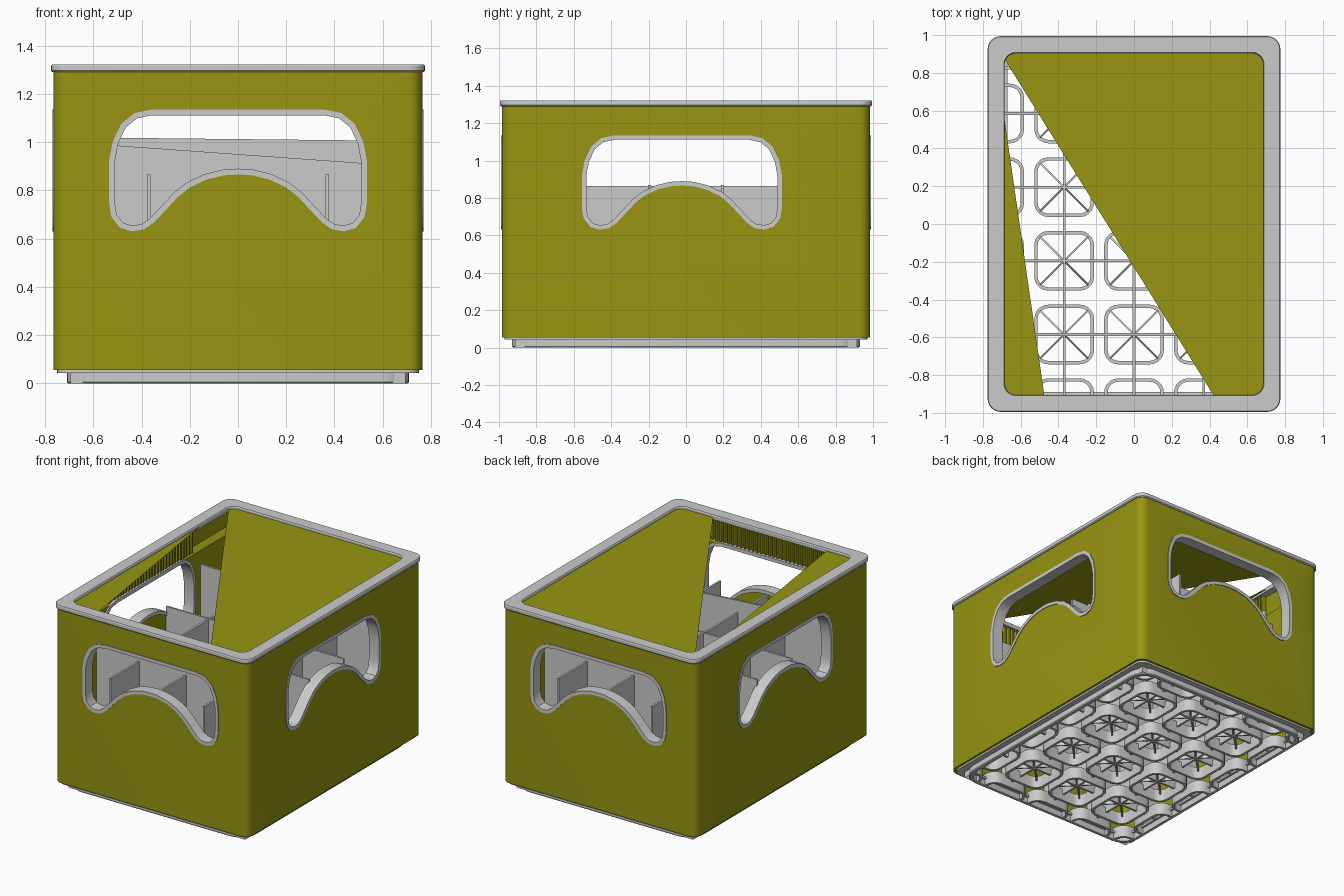
import bpy, bmesh, math
from mathutils import Vector, Matrix

if "Cube" in bpy.data.objects:
    bpy.data.objects.remove(bpy.data.objects["Cube"])

olive = bpy.data.materials.new("olive_plastic")
olive.diffuse_color = (0.31, 0.30, 0.006, 1)
olive.use_nodes = True
olive.node_tree.nodes["Principled BSDF"].inputs["Base Color"].default_value = olive.diffuse_color


def finish(name, bm, mat=None, smooth=True):
    bmesh.ops.recalc_face_normals(bm, faces=bm.faces[:])
    me = bpy.data.meshes.new(name)
    bm.to_mesh(me)
    bm.free()
    ob = bpy.data.objects.new(name, me)
    bpy.context.collection.objects.link(ob)
    if mat:
        me.materials.append(mat)
    if smooth:
        bpy.ops.object.select_all(action='DESELECT')
        ob.select_set(True)
        bpy.context.view_layer.objects.active = ob
        bpy.ops.object.shade_smooth_by_angle(angle=math.radians(30))
    return ob


def rounded(hx, hy, r, z, n=6):
    pts = []
    for q, (sx, sy) in enumerate([(1, 1), (-1, 1), (-1, -1), (1, -1)]):
        for i in range(n + 1):
            a = math.pi / 2 * (q + i / n)
            pts.append(Vector((sx * (hx - r) + r * math.cos(a), sy * (hy - r) + r * math.sin(a), z)))
    return pts


def loft(bm, loops):
    """Skin closed loops into a closed tube (the last joins the first)."""
    rows = [[bm.verts.new(p) for p in l] for l in loops]
    for a, b in zip(rows, rows[1:] + rows[:1]):
        for i in range(len(a)):
            j = (i + 1) % len(a)
            bm.faces.new((a[i], a[j], b[j], b[i]))


def frame(name, sections, mat=None):
    bm = bmesh.new()
    loft(bm, [rounded(*s) for s in sections])
    return finish(name, bm, mat)


def box(bm, lo, hi):
    lo, hi = Vector(lo), Vector(hi)
    m = Matrix.Translation((lo + hi) / 2) @ Matrix.Diagonal((*(hi - lo), 1))
    bmesh.ops.create_cube(bm, size=1, matrix=m)


def slab(bm, pts, thick):
    """Flat polygon thickened by a vector."""
    a = [bm.verts.new(Vector(p) - thick / 2) for p in pts]
    b = [bm.verts.new(Vector(p) + thick / 2) for p in pts]
    bm.faces.new(a)
    bm.faces.new(b[::-1])
    for i in range(len(a)):
        j = (i + 1) % len(a)
        bm.faces.new((a[i], b[i], b[j], a[j]))


# Handle opening outline, mirrored about its middle
half = [(.06, .862), (.13, .845), (.2, .812), (.25, .772), (.3, .718), (.35, .665), (.39, .638),
        (.44, .630), (.49, .645), (.525, .69), (.535, .75), (.535, .92), (.52, 1.0),
        (.485, 1.075), (.43, 1.12), (.36, 1.135)]
outline = [Vector((0, .866))] + [Vector(p) for p in half] + [Vector((-x, z)) for x, z in half[::-1]]


def inset(pts, d):
    out = []
    for i, p in enumerate(pts):
        e1 = (p - pts[i - 1]).normalized()
        e2 = (pts[(i + 1) % len(pts)] - p).normalized()
        n = Vector((-e1.y - e2.y, e1.x + e2.x)).normalized()
        out.append(p + n * d)
    return out


inner = inset(outline, .024)
middle = inset(outline, .01)
SHIFT = -.022   # side handles sit slightly forward


def place(pts, side, depth):
    if side in ('front', 'back'):
        s = -1 if side == 'front' else 1
        return [Vector((p.x, s * depth, p.y)) for p in pts]
    s = -1 if side == 'left' else 1
    return [Vector((s * depth, p.x + SHIFT, p.y)) for p in pts]


# Outer walls
walls = frame("crate_walls", [
    (.765, .985, .06, .055), (.765, .985, .06, 1.295), (.735, .955, .04, 1.295),
    (.735, .955, .04, 1.15), (.70, .92, .03, 1.12), (.70, .92, .03, .055)], olive)

# Handle cut-outs
for ax, side, other in (('y', 'front', 'back'), ('x', 'left', 'right')):
    bm = bmesh.new()
    a = [bm.verts.new(p) for p in place(middle, side, 1.3)]
    b = [bm.verts.new(p) for p in place(middle, other, 1.3)]
    bm.faces.new(a)
    bm.faces.new(b[::-1])
    for i in range(len(a)):
        j = (i + 1) % len(a)
        bm.faces.new((a[i], b[i], b[j], a[j]))
    cutter = finish("handle_cutter_" + ax, bm, None, False)
    cutter.hide_render = True
    mod = walls.modifiers.new("handle", 'BOOLEAN')
    mod.operation, mod.solver, mod.object = 'DIFFERENCE', 'EXACT', cutter
    bpy.context.view_layer.objects.active = walls
    bpy.ops.object.modifier_apply(modifier=mod.name)
    bpy.data.objects.remove(cutter)

# Grey handle surrounds
for side, d in (('front', .99), ('back', .99), ('left', .77), ('right', .77)):
    bm = bmesh.new()
    loft(bm, [place(outline, side, d), place(inner, side, d),
              place(inner, side, d - .08), place(outline, side, d - .08)])
    finish(side + "_handle_surround", bm)

# Top rim, flange and foot skirt
frame("top_rim", [(.769, .989, .064, 1.29), (.775, .995, .07, 1.296), (.775, .995, .07, 1.316),
                  (.771, .991, .066, 1.322), (.689, .909, .064, 1.322), (.685, .905, .06, 1.316),
                  (.685, .905, .06, 1.29)])
frame("bottom_flange", [(.75, .97, .06, .042), (.75, .97, .06, .057), (.67, .89, .05, .057), (.67, .89, .05, .042)])
frame("foot_skirt", [(.705, .925, .12, 0), (.71, .93, .12, .006), (.71, .93, .12, .055),
                     (.685, .905, .10, .055), (.685, .905, .10, 0)])

# Grip ribs above the handles
bm = bmesh.new()
for i in range(32):
    t = -.5 + i / 31
    for s in (-1, 1):
        y0, y1 = sorted((s * .957, s * .915))
        box(bm, (t - .006, y0, 1.14), (t + .006, y1, 1.292))
        x0, x1 = sorted((s * .737, s * .695))
        box(bm, (x0, t - .006 + SHIFT, 1.14), (x1, t + .006 + SHIFT, 1.292))
finish("grip_ribs", bm, olive, False)

# Flat cover sheets under the rim
bm = bmesh.new()
Z = 1.305
corner = rounded(.685, .905, .06, Z)
main = corner[21:] + corner[:11] + [Vector((-.69, .88, Z)), Vector((.42, -.905, Z))]
bm.faces.new([bm.verts.new(p) for p in main])
sliver = corner[14:21] + [Vector((-.475, -.905, Z)), Vector((-.685, .55, Z))]
bm.faces.new([bm.verts.new(p) for p in sliver])
finish("cover_sheets", bm, olive, False)

# Bottle dividers
XS, YS = (-.37, 0, .37), (-.585, -.195, .195, .585)
bm = bmesh.new()
for x in XS:
    box(bm, (x - .007, -.915, .045), (x + .007, .915, .865))
for y in YS:
    left, right = {-.585: (1.0, .90), .585: (1.02, 1.005)}.get(y, (.87, .87))
    slab(bm, [(-.70, y, .045), (.70, y, .045), (.70, y, right), (-.70, y, left)], Vector((0, .014, 0)))
finish("bottle_dividers", bm, None, False)

# Floor rings around each divider crossing, trimmed at the walls
bm = bmesh.new()
for x in (-.74, *XS, .74):
    for y in (-.975, *YS, .975):
        loops = []
        for h, r, z in ((.158, .075, 0), (.158, .075, .085), (.14, .058, .085), (.14, .058, 0)):
            loops.append([Vector((max(-.695, min(.695, p.x + x)), max(-.915, min(.915, p.y + y)), p.z))
                          for p in rounded(h, h, r, z, 5)])
        loft(bm, loops)
bmesh.ops.remove_doubles(bm, verts=bm.verts[:], dist=1e-5)
finish("floor_rings", bm)

# Diagonal gussets inside the rings
bm = bmesh.new()
for x in XS:
    for y in YS:
        for sx in (-1, 1):
            for sy in (-1, 1):
                slab(bm, [(x, y, .05), (x + sx * .13, y + sy * .13, .05),
                          (x + sx * .13, y + sy * .13, .08), (x, y, .26)],
                     Vector((-sy, sx, 0)).normalized() * .01)
finish("diagonal_gussets", bm, None, False)
